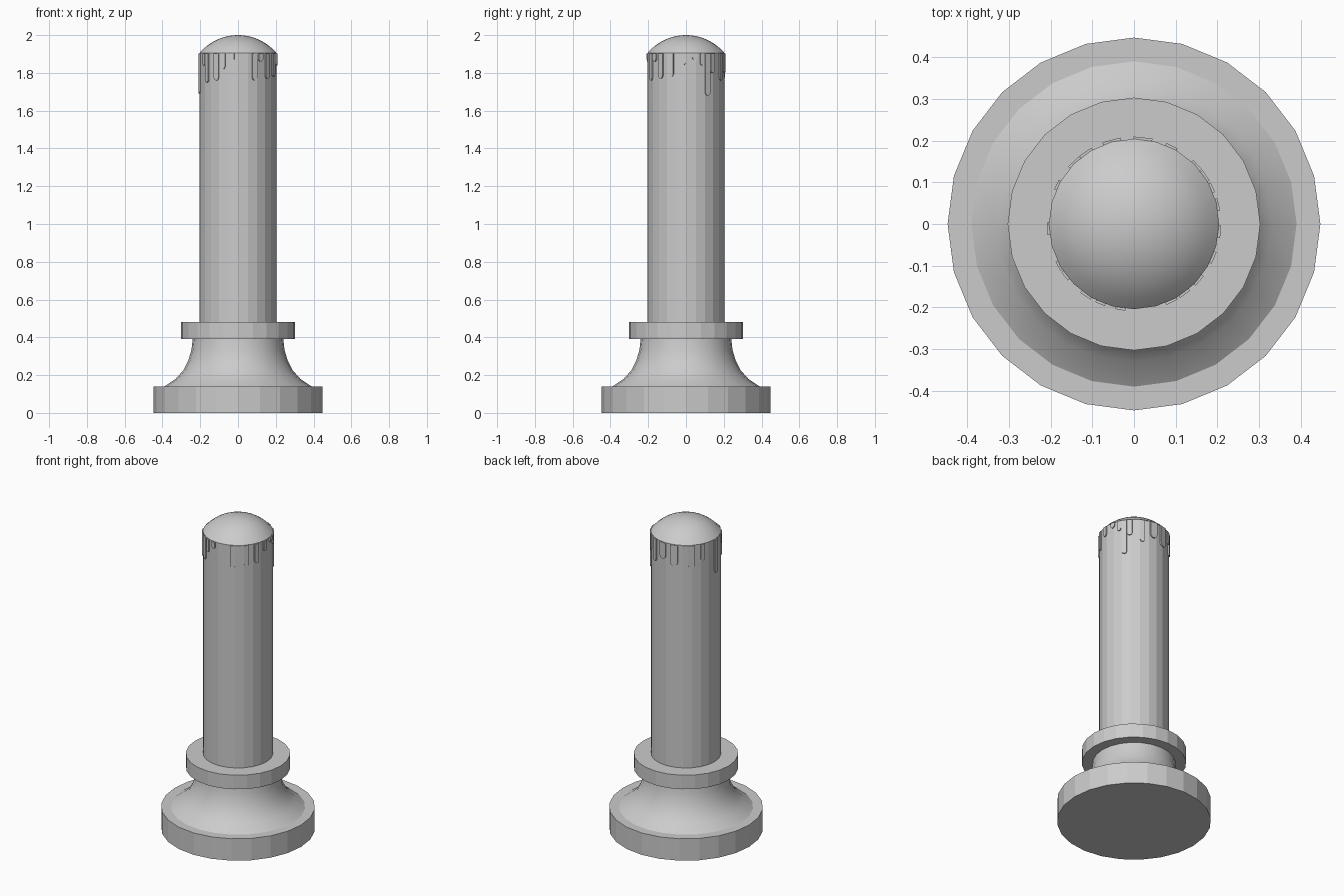
import bpy
import bmesh
from math import sin, cos, pi, radians, sqrt
from mathutils import Matrix

SIDES = 24

cube = bpy.data.objects.get("Cube")
if cube:
    bpy.data.objects.remove(cube, do_unlink=True)

grey = bpy.data.materials.new("plain grey")
grey.use_nodes = True
GREY = (0.6, 0.6, 0.6, 1)
grey.diffuse_color = GREY
grey.node_tree.nodes["Principled BSDF"].inputs["Base Color"].default_value = GREY


def finish(name, bm, smooth=False):
    bmesh.ops.remove_doubles(bm, verts=bm.verts, dist=1e-5)
    bmesh.ops.recalc_face_normals(bm, faces=bm.faces)
    mesh = bpy.data.meshes.new(name)
    bm.to_mesh(mesh)
    bm.free()
    mesh.materials.append(grey)
    obj = bpy.data.objects.new(name, mesh)
    bpy.context.collection.objects.link(obj)
    if smooth:
        bpy.ops.object.select_all(action='DESELECT')
        obj.select_set(True)
        bpy.context.view_layer.objects.active = obj
        bpy.ops.object.shade_smooth_by_angle(angle=radians(40))
    return obj


def lathe(name, profile, smooth=False):
    """Turn (radius, height) points around the vertical axis."""
    bm = bmesh.new()
    verts = [bm.verts.new((r, 0, z)) for r, z in profile]
    edges = [bm.edges.new(pair) for pair in zip(verts, verts[1:])]
    bmesh.ops.spin(bm, geom=verts + edges, cent=(0, 0, 0), axis=(0, 0, 1),
                   angle=2 * pi, steps=SIDES, use_duplicate=False)
    return finish(name, bm, smooth)


def disc(name, radius, low, high):
    bm = bmesh.new()
    bmesh.ops.create_cone(bm, cap_ends=True, segments=SIDES, radius1=radius,
                          radius2=radius, depth=high - low,
                          matrix=Matrix.Translation((0, 0, (low + high) / 2)))
    return finish(name, bm)


# Base, collar and shaft
disc("base_plinth", 0.447, 0, 0.14)
disc("collar", 0.303, 0.39, 0.48)
disc("shaft", 0.203, 0.48, 1.905)

# Flared neck
lathe("flared_neck", [(0.39, 0.14), (0.33, 0.18), (0.29, 0.225),
                      (0.262, 0.28), (0.246, 0.335), (0.24, 0.39)], True)

# Rounded cap
rim, rise = 0.204, 0.095
ball = (rim ** 2 + rise ** 2) / (2 * rise)
radii = [rim * (1 - i / 8) for i in range(9)]
lathe("domed_cap", [(r, 2 - ball + sqrt(ball ** 2 - r ** 2)) for r in radii], True)


# Drips under the cap: angle in degrees, lowest point, width
DRIPS = [(13, 1.87, .03), (25, 1.84, .025), (34, 1.68, .03), (43, 1.8, .03),
         (64, 1.76, .03), (84, 1.8, .045), (105, 1.77, .045),
         (124, 1.82, .035), (134, 1.76, .035), (153, 1.8, .025),
         (183, 1.69, .03), (209, 1.84, .025), (217, 1.75, .025),
         (236, 1.76, .03), (247, 1.82, .025), (261, 1.86, .025),
         (296, 1.76, .03), (306, 1.86, .03), (319, 1.77, .03),
         (337, 1.78, .03), (355, 1.84, .03)]


def drip(name, angle, low, width):
    half, top = width / 2, 1.903
    outline = [(-half, top)]
    for i in range(7):
        a = pi + pi * i / 6
        outline.append((half * cos(a), low + half + half * sin(a)))
    outline.append((half, top))
    bm = bmesh.new()
    face = bm.faces.new([bm.verts.new((0.199, y, z)) for y, z in outline])
    out = bmesh.ops.extrude_face_region(bm, geom=[face])["geom"]
    moved = [v for v in out if isinstance(v, bmesh.types.BMVert)]
    bmesh.ops.translate(bm, verts=moved, vec=(0.0095, 0, 0))
    bmesh.ops.rotate(bm, verts=bm.verts, cent=(0, 0, 0),
                     matrix=Matrix.Rotation(radians(angle), 3, 'Z'))
    # Close the back if the extrusion removed it
    bmesh.ops.holes_fill(bm, edges=[e for e in bm.edges if e.is_boundary], sides=0)
    finish(name, bm)


for number, (angle, low, width) in enumerate(DRIPS, 1):
    drip(f"drip_{number}", angle, low, width)
